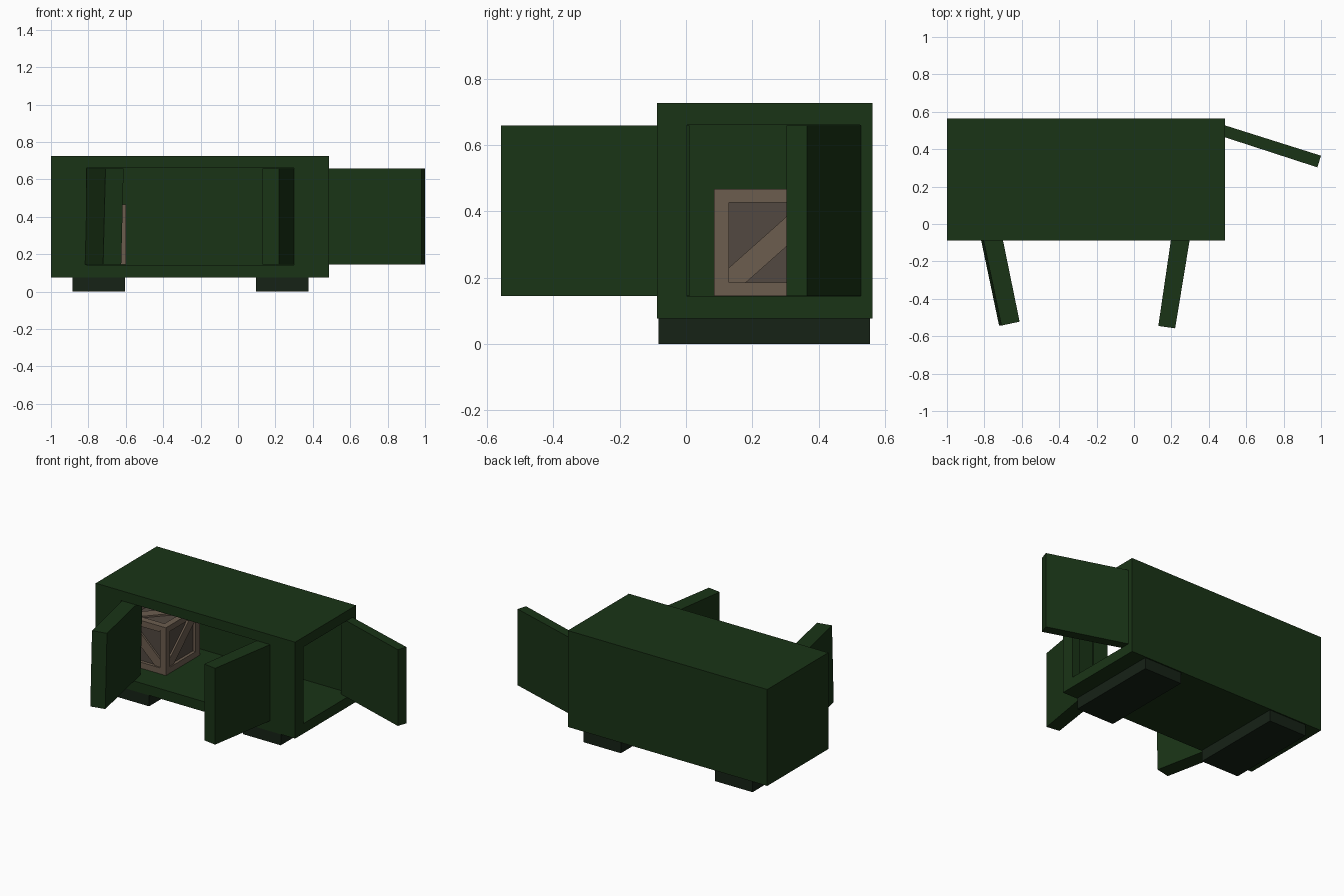
import bpy, bmesh
from math import radians
from mathutils import Matrix, Vector

if "Cube" in bpy.data.objects:
    bpy.data.objects.remove(bpy.data.objects["Cube"])


def material(name, rgb):
    m = bpy.data.materials.new(name)
    m.diffuse_color = (*rgb, 1)
    m.use_nodes = True
    m.node_tree.nodes["Principled BSDF"].inputs["Base Color"].default_value = m.diffuse_color
    return m


GREEN = material("green_paint", (0.010, 0.034, 0.008))
DARK = material("dark_feet", (0.008, 0.016, 0.008))
WOOD = material("wood_frame", (0.150, 0.110, 0.078))
PANEL = material("wood_panel", (0.085, 0.066, 0.052))


def add_prism(bm, plan, z0, z1, mat=Matrix(), lean=0.0):
    """Extrude a plan outline from z0 to z1, optionally leaning in x."""
    mid = (z0 + z1) / 2
    rings = [[bm.verts.new(mat @ Vector((x + lean * (z - mid), y, z))) for x, y in plan]
             for z in (z0, z1)]
    faces = [bm.faces.new(rings[0][::-1]), bm.faces.new(rings[1])]
    n = len(plan)
    for i in range(n):
        j = (i + 1) % n
        faces.append(bm.faces.new((rings[0][i], rings[0][j], rings[1][j], rings[1][i])))
    bmesh.ops.recalc_face_normals(bm, faces=faces)


def rect(x0, x1, y0, y1):
    return [(x0, y0), (x1, y0), (x1, y1), (x0, y1)]


def finish(bm, name, mat):
    me = bpy.data.meshes.new(name)
    bm.to_mesh(me)
    bm.free()
    ob = bpy.data.objects.new(name, me)
    bpy.context.collection.objects.link(ob)
    me.materials.append(mat)
    return ob


def prism(name, plan, z0, z1, mat, lean=0.0):
    bm = bmesh.new()
    add_prism(bm, plan, z0, z1, lean=lean)
    return finish(bm, name, mat)


# Container shell, hollowed with a front and a side doorway
body = prism("container_body", rect(-1, 0.487, -0.087, 0.563), 0.076, 0.726, GREEN)
cutter = prism("interior_cutter",
               [(-0.945, -0.025), (-0.81, -0.025), (-0.81, -0.2), (0.30, -0.2), (0.30, -0.025),
                (0.43, -0.025), (0.43, 0.003), (0.6, 0.003), (0.6, 0.525), (-0.945, 0.525)],
               0.143, 0.66, GREEN)
cutter.hide_render = True
cutter.hide_viewport = False
cutter.display_type = 'WIRE'
hollow = body.modifiers.new("hollow", 'BOOLEAN')
hollow.operation = 'DIFFERENCE'
hollow.solver = 'EXACT'
hollow.object = cutter
bpy.context.view_layer.objects.active = body
bpy.ops.object.modifier_apply(modifier=hollow.name)
bpy.data.objects.remove(cutter)

# Open doors
prism("front_left_door", [(-0.827, -0.01), (-0.715, -0.543), (-0.618, -0.522), (-0.727, 0.01)],
      0.144, 0.658, GREEN, lean=0.025)
prism("front_right_door", [(0.21, 0.0), (0.13, -0.545), (0.22, -0.558), (0.31, -0.01)],
      0.144, 0.658, GREEN)
prism("side_door", [(0.43, 0.482), (0.98, 0.303), (1.0, 0.365), (0.43, 0.545)],
      0.144, 0.658, GREEN)

# Feet
for side, x in (("left", -0.745), ("right", 0.237)):
    prism(side + "_foot", rect(x - 0.14, x + 0.14, -0.083, 0.555), 0, 0.08, DARK)

# Crate: recessed core, twelve edge beams and a brace on every face
place = Matrix.Translation((-0.765, 0.266, 0.306)) @ Matrix.Diagonal((0.335, 0.362, 0.322, 1))
core = bmesh.new()
add_prism(core, rect(-0.44, 0.44, -0.44, 0.44), -0.44, 0.44, place)
finish(core, "crate_panels", PANEL)

frame = bmesh.new()
IN = 0.375
turns = [Matrix(), Matrix.Rotation(radians(90), 4, 'Y'),
         Matrix.Rotation(radians(90), 4, 'X')]
for t in turns:
    for sx in (-1, 1):
        for sy in (-1, 1):
            xs, ys = sorted((sx * IN, sx * 0.5)), sorted((sy * IN, sy * 0.5))
            long = 0.5 if t == turns[0] else IN
            add_prism(frame, rect(*xs, *ys), -long, long, place @ t)

G = 0.14
brace = [(-IN, -IN), (-IN + G, -IN), (IN, IN - G), (IN, IN), (IN - G, IN), (-IN, -IN + G)]
mirrored = [(-x, y) for x, y in brace]
upright = Matrix.Rotation(radians(90), 4, 'X')
for i in range(4):
    m = place @ Matrix.Rotation(radians(90 * i), 4, 'Z') @ upright
    add_prism(frame, brace if i % 2 else mirrored, 0.43, 0.475, m)
for a in (0, 180):
    add_prism(frame, brace, 0.43, 0.475, place @ Matrix.Rotation(radians(a), 4, 'X'))
finish(frame, "crate_frame", WOOD)
